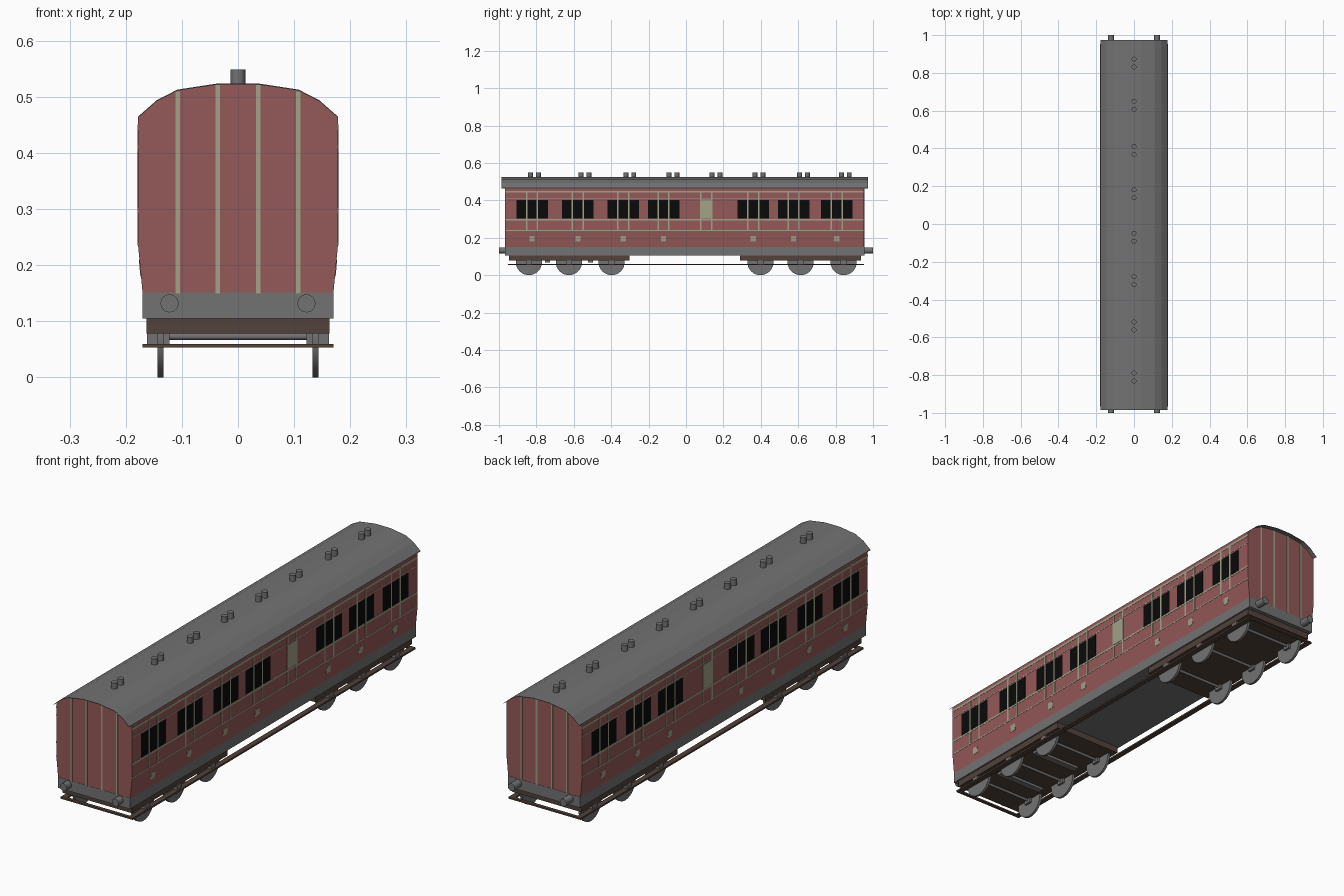
import bpy, bmesh, math
from mathutils import Matrix

if "Cube" in bpy.data.objects:
    bpy.data.objects.remove(bpy.data.objects["Cube"])


def material(name, rgb):
    m = bpy.data.materials.new(name)
    m.diffuse_color = (*rgb, 1)
    m.use_nodes = True
    m.node_tree.nodes["Principled BSDF"].inputs["Base Color"].default_value = m.diffuse_color
    return m


RED = material("maroon_paint", (0.30, 0.098, 0.098))
PALE = material("pale_lining", (0.36, 0.36, 0.25))
GREY = material("grey_metal", (0.17, 0.17, 0.17))
BROWN = material("dark_brown", (0.085, 0.054, 0.043))
BLACK = material("window_black", (0.003, 0.003, 0.003))

Y0, Y1 = -0.967, 0.953                      # body ends
ROOF = [(0.178, 0.465), (0.145, 0.494), (0.108, 0.513), (0.036, 0.524)]
BEND = 0.235                                # lower sides taper in below this


def finish(name, bm, mat, smooth=False):
    bmesh.ops.recalc_face_normals(bm, faces=bm.faces)
    me = bpy.data.meshes.new(name)
    bm.to_mesh(me)
    bm.free()
    me.materials.append(mat)
    ob = bpy.data.objects.new(name, me)
    bpy.context.collection.objects.link(ob)
    if smooth:
        bpy.context.view_layer.objects.active = ob
        ob.select_set(True)
        bpy.ops.object.shade_smooth_by_angle(angle=math.radians(40))
        ob.select_set(False)
    return ob


def add_prism(bm, profile, y0, y1):
    """Extrude an xz outline along y."""
    face = bm.faces.new([bm.verts.new((x, y0, z)) for x, z in profile])
    new = bmesh.ops.extrude_face_region(bm, geom=[face])["geom"]
    verts = [v for v in new if isinstance(v, bmesh.types.BMVert)]
    bmesh.ops.translate(bm, vec=(0, y1 - y0, 0), verts=verts)


def prism(name, profile, y0, y1, mat):
    bm = bmesh.new()
    add_prism(bm, profile, y0, y1)
    return finish(name, bm, mat)


def boxes(name, items, mat):
    """items: (x0, x1, y0, y1, z0, z1)"""
    bm = bmesh.new()
    for x0, x1, y0, y1, z0, z1 in items:
        add_prism(bm, [(x0, z0), (x1, z0), (x1, z1), (x0, z1)], y0, y1)
    return finish(name, bm, mat)


def cylinders(name, items, axis, mat, seg=24):
    """items: (centre, radius, length)"""
    rot = {"X": Matrix.Rotation(math.pi / 2, 4, "Y"),
           "Y": Matrix.Rotation(math.pi / 2, 4, "X"), "Z": Matrix()}[axis]
    bm = bmesh.new()
    for c, r, length in items:
        bmesh.ops.create_cone(bm, cap_ends=True, segments=seg, radius1=r, radius2=r,
                              depth=length, matrix=Matrix.Translation(c) @ rot)
    return finish(name, bm, mat, True)


def side_x(z):
    return 0.178 - 0.008 * max(0, (BEND - z) / (BEND - 0.15))


def side_plates(name, items, mat, proud):
    """Thin plates following both body sides; items: (y0, y1, z0, z1)"""
    bm = bmesh.new()
    for y0, y1, z0, z1 in items:
        for s in (-1, 1):
            a, b = side_x(z0), side_x(z1)
            add_prism(bm, [(s * (a - 0.003), z0), (s * (a + proud), z0),
                           (s * (b + proud), z1), (s * (b - 0.003), z1)], y0, y1)
    return finish(name, bm, mat)


def mirrored(pts):
    return pts + [(-x, z) for x, z in reversed(pts)]


# Body shell and overhanging arched roof
shell = [(0.17, 0.15), (0.178, BEND)] + [(x, z - 0.002) for x, z in ROOF]
prism("coach_body", mirrored(shell), Y0, Y1, RED)
under = [(x, z - 0.002) for x, z in ROOF]
prism("roof", mirrored(ROOF) + list(reversed(mirrored(under))), -0.986, 0.973, GREY)

# Paired roof vents
VENTS = (-0.81, -0.54, -0.30, -0.07, 0.16, 0.39, 0.628, 0.852)
cylinders("roof_vents", [((0, y + d, 0.532), 0.013, 0.034)
                         for y in VENTS for d in (-0.021, 0.021)], "Z", GREY, 16)

# Window groups, three panes each
GROUPS = (-0.823, -0.578, -0.335, -0.120, 0.359, 0.575, 0.806)
side_plates("windows", [(g + d - 0.026, g + d + 0.026, 0.302, 0.403)
                        for g in GROUPS for d in (-0.058, 0, 0.058)], BLACK, 0.0008)

# Lining on the sides: door edges, waist lines, steps and blank middle panel
doors = GROUPS + (0.109,)
side_plates("door_lining", [(g + d - 0.004, g + d + 0.004, BEND, 0.446)
                            for g in doors for d in (-0.029, 0.029)], PALE, 0.0012)
side_plates("waist_lining", [(Y0, Y1, z - t, z + t) for z, t in
                             ((0.446, 0.005), (0.411, 0.002), (0.297, 0.004), (0.238, 0.0025))],
            PALE, 0.001)
side_plates("door_squares", [(g - 0.014, g + 0.014, 0.18, 0.21) for g in GROUPS], PALE, 0.0012)
side_plates("blank_panel", [(0.075, 0.143, 0.302, 0.405)], PALE, 0.0015)

# Vertical lining on both ends
boxes("end_lining", [(s * x - 0.004, s * x + 0.004, y - 0.0015, y + 0.0015, 0.15, z)
                     for x, z in ((0.036, 0.521), (0.107, 0.510))
                     for s in (-1, 1) for y in (Y0, Y1)], PALE)

# Underframe and buffers
boxes("underframe", [(-0.17, 0.17, Y0 - 0.001, Y1 + 0.001, 0.105, 0.151)], GREY)
cylinders("buffers", [((s * 0.122, (a + b) / 2, 0.132), 0.016, b - a)
                      for s in (-1, 1) for a, b in ((-1, Y0 + 0.01), (Y1 - 0.01, 1))], "Y", GREY)

# Bogie frames
boxes("bogie_frames", [(-0.163, 0.163, a, b, 0.078, 0.106)
                       for a, b in ((-0.947, -0.302), (0.289, 0.936))], BROWN)

# Wheels, axles and axle boxes
AXLES = (-0.84, -0.626, -0.398, 0.398, 0.613, 0.843)
cylinders("wheels", [((s * 0.138, y, 0.07), 0.07, 0.011) for y in AXLES for s in (-1, 1)],
          "X", GREY, 32)
cylinders("axles", [((0, y, 0.073), 0.006, 0.27) for y in AXLES], "X", GREY, 12)
boxes("axle_boxes", [(min(s * 0.122, s * 0.162), max(s * 0.122, s * 0.162),
                      y - 0.016, y + 0.016, 0.058, 0.082)
                     for y in AXLES for s in (-1, 1)], GREY)

# Cross bars on the front bogie
boxes("brake_bars", [(-0.112, 0.112, y - 0.014, y + 0.014, 0.067, 0.08)
                     for y in (-0.74, -0.51)], GREY)

# Footboards forming a ring around the running gear
boxes("footboards", [(-0.17, -0.147, -0.952, 0.952, 0.053, 0.06),
                     (0.147, 0.17, -0.952, 0.952, 0.053, 0.06),
                     (-0.147, 0.147, -0.952, -0.938, 0.053, 0.06),
                     (-0.147, 0.147, 0.938, 0.952, 0.053, 0.06)], BROWN)
